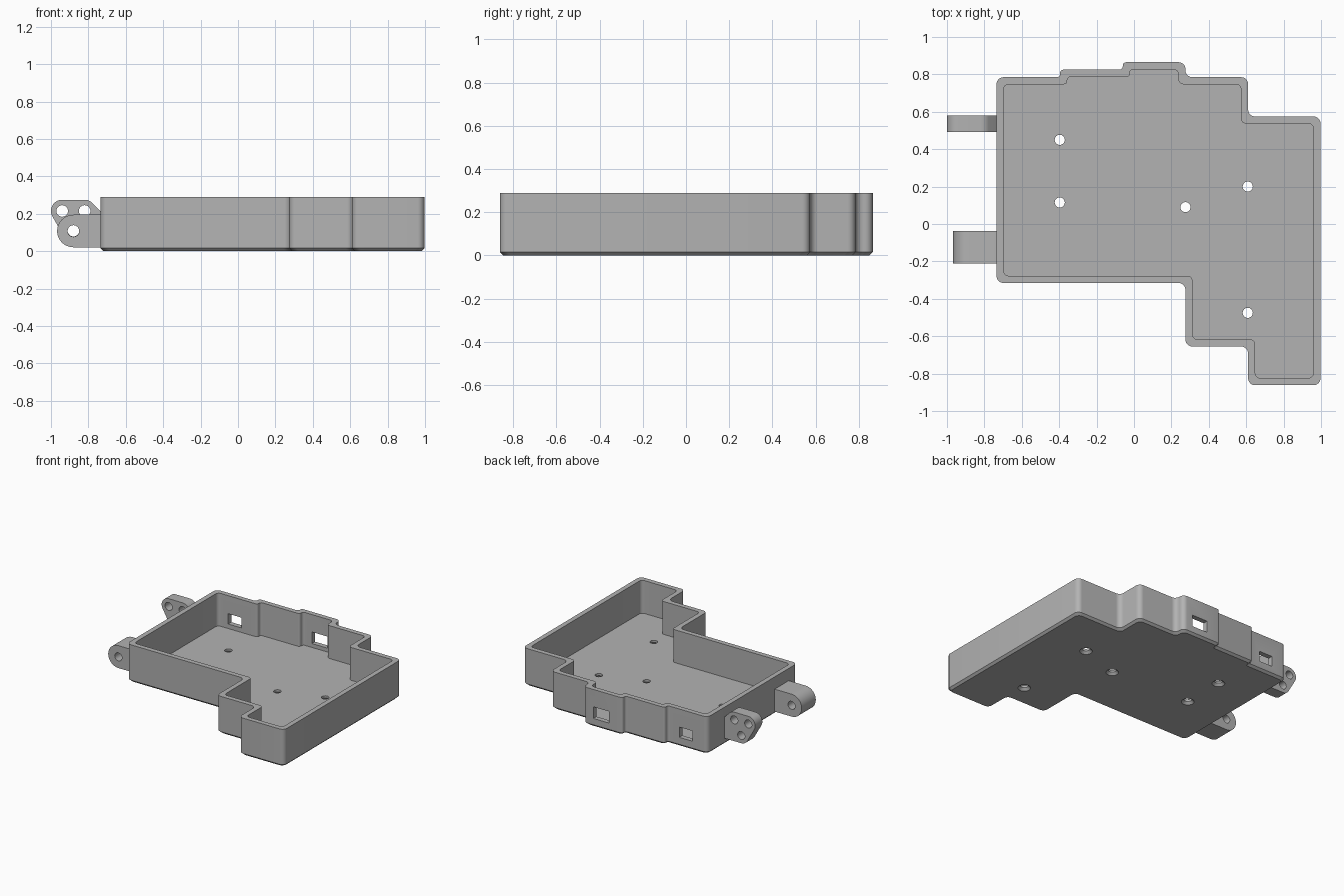
import bpy, bmesh, math
from mathutils import Vector
from mathutils.geometry import convex_hull_2d

if bpy.data.objects.get("Cube"):
    bpy.data.objects.remove(bpy.data.objects["Cube"])

HEIGHT, WALL, FLOOR, CHAMFER = 0.29, 0.038, 0.035, 0.016
OUTLINE = [(-.735, -.315), (.275, -.315), (.275, -.655), (.61, -.655),
           (.61, -.862), (.997, -.862), (.997, .575), (.61, .575),
           (.61, .785), (.275, .785), (.275, .865), (-.06, .865),
           (-.06, .825), (-.395, .825), (-.395, .785), (-.735, .785)]

grey = bpy.data.materials.new("plain grey")
grey.use_nodes = True
colour = (0.45, 0.45, 0.45, 1)
grey.diffuse_color = colour
grey.node_tree.nodes["Principled BSDF"].inputs["Base Color"].default_value = colour


def make_object(name, bm):
    bmesh.ops.recalc_face_normals(bm, faces=bm.faces)
    mesh = bpy.data.meshes.new(name)
    bm.to_mesh(mesh)
    bm.free()
    mesh.materials.append(grey)
    obj = bpy.data.objects.new(name, mesh)
    bpy.context.collection.objects.link(obj)
    return obj


def rounded(inset, radius, steps=6):
    """Stepped outline moved inward, with every corner rounded."""
    pts = [Vector(p) for p in OUTLINE]
    n = len(pts)
    moved = []
    for i, p in enumerate(pts):
        a = (p - pts[i - 1]).normalized()
        b = (pts[(i + 1) % n] - p).normalized()
        moved.append(p + inset * Vector((-a.y - b.y, a.x + b.x)))
    loop = []
    for i, p in enumerate(moved):
        before, after = moved[i - 1] - p, moved[(i + 1) % n] - p
        r = min(radius, 0.45 * before.length, 0.45 * after.length)
        u, v = before.normalized() * r, after.normalized() * r
        for k in range(steps + 1):
            t = k / steps * math.pi / 2
            loop.append(p + u * (1 - math.sin(t)) + v * (1 - math.cos(t)))
    return loop


def cone(bm, at, axis, r1, r2, depth):
    """Round cutter running along an axis."""
    turn = Vector((0, 0, 1)).rotation_difference(Vector(axis)).to_matrix().to_4x4()
    turn.translation = at
    bmesh.ops.create_cone(bm, cap_ends=True, segments=32, radius1=r1,
                          radius2=r2, depth=depth, matrix=turn)


def cut(obj, bm):
    cutter = make_object(obj.name + "_cutter", bm)
    cutter.hide_render = True
    mod = obj.modifiers.new("cut", 'BOOLEAN')
    mod.operation, mod.solver, mod.object = 'DIFFERENCE', 'EXACT', cutter
    bpy.context.view_layer.objects.active = obj
    bpy.ops.object.modifier_apply(modifier=mod.name)
    bpy.data.objects.remove(cutter)


# Open tray: chamfered base, outer wall, rim, inner wall, floor
bm = bmesh.new()
rings = []
for inset, radius, z in [(CHAMFER, .037, 0), (0, .037, CHAMFER), (0, .037, HEIGHT),
                         (WALL, .027, HEIGHT), (WALL, .027, FLOOR)]:
    rings.append([bm.verts.new((p.x, p.y, z)) for p in rounded(inset, radius)])
for low, high in zip(rings, rings[1:]):
    for i in range(len(low)):
        bm.faces.new((low[i - 1], low[i], high[i], high[i - 1]))
bm.faces.new(rings[0])
bm.faces.new(rings[-1])
tray = make_object("tray", bm)

# Screw holes, countersunk from below
SCREWS = [(-.397, .45), (-.397, .115), (.275, .09), (.608, .2), (.608, -.475)]
bm = bmesh.new()
for x, y in SCREWS:
    cone(bm, (x, y, 0), (0, 0, 1), .027, .027, .2)
cut(tray, bm)
bm = bmesh.new()
for x, y in SCREWS:
    cone(bm, (x, y, .005), (0, 0, 1), .055, .025, .03)
cut(tray, bm)

# Connector windows in the back wall
bm = bmesh.new()
for x, y, w, z, h in [(-.55, .765, .115, .11, .08), (.122, .845, .135, .11, .09)]:
    box = bmesh.ops.create_cube(bm, size=1)["verts"]
    bmesh.ops.scale(bm, verts=box, vec=(w, .12, h))
    bmesh.ops.translate(bm, verts=box, vec=(x, y, z))
cut(tray, bm)


def lug(name, discs, corners, holes, y0, y1):
    """Mounting ear: hull of discs and wall corners, drilled through."""
    pts = [Vector(c) for c in corners]
    for x, z, r in discs:
        pts += [Vector((x + r * math.cos(a), z + r * math.sin(a)))
                for a in (math.tau * k / 48 for k in range(48))]
    bm = bmesh.new()
    face = bm.faces.new([bm.verts.new((pts[i].x, y0, pts[i].y))
                         for i in convex_hull_2d(pts)])
    side = bmesh.ops.extrude_face_region(bm, geom=[face])["geom"]
    bmesh.ops.translate(bm, vec=(0, y1 - y0, 0),
                        verts=[g for g in side if isinstance(g, bmesh.types.BMVert)])
    obj = make_object(name, bm)
    bm = bmesh.new()
    for x, z in holes:
        cone(bm, (x, (y0 + y1) / 2, z), (0, 1, 0), .031, .031, 1)
    cut(obj, bm)
    return obj


# Mounting ears on the right side
TRIO = [(-.94, .215), (-.82, .215), (-.88, .11)]
back_lug = lug("back_lug", [(x, z, .06) for x, z in TRIO],
               [(-.735, .214), (-.735, .05)], TRIO, .492, .58)
front_lug = lug("front_lug", [(-.88, .108, .087)],
                [(-.735, .195), (-.735, .021)], [(-.88, .108)], -.21, -.037)

# Smooth rounded corners, crisp edges
for obj in (tray, back_lug, front_lug):
    bpy.ops.object.select_all(action='DESELECT')
    obj.select_set(True)
    bpy.context.view_layer.objects.active = obj
    bpy.ops.object.shade_smooth_by_angle(angle=math.radians(30))
